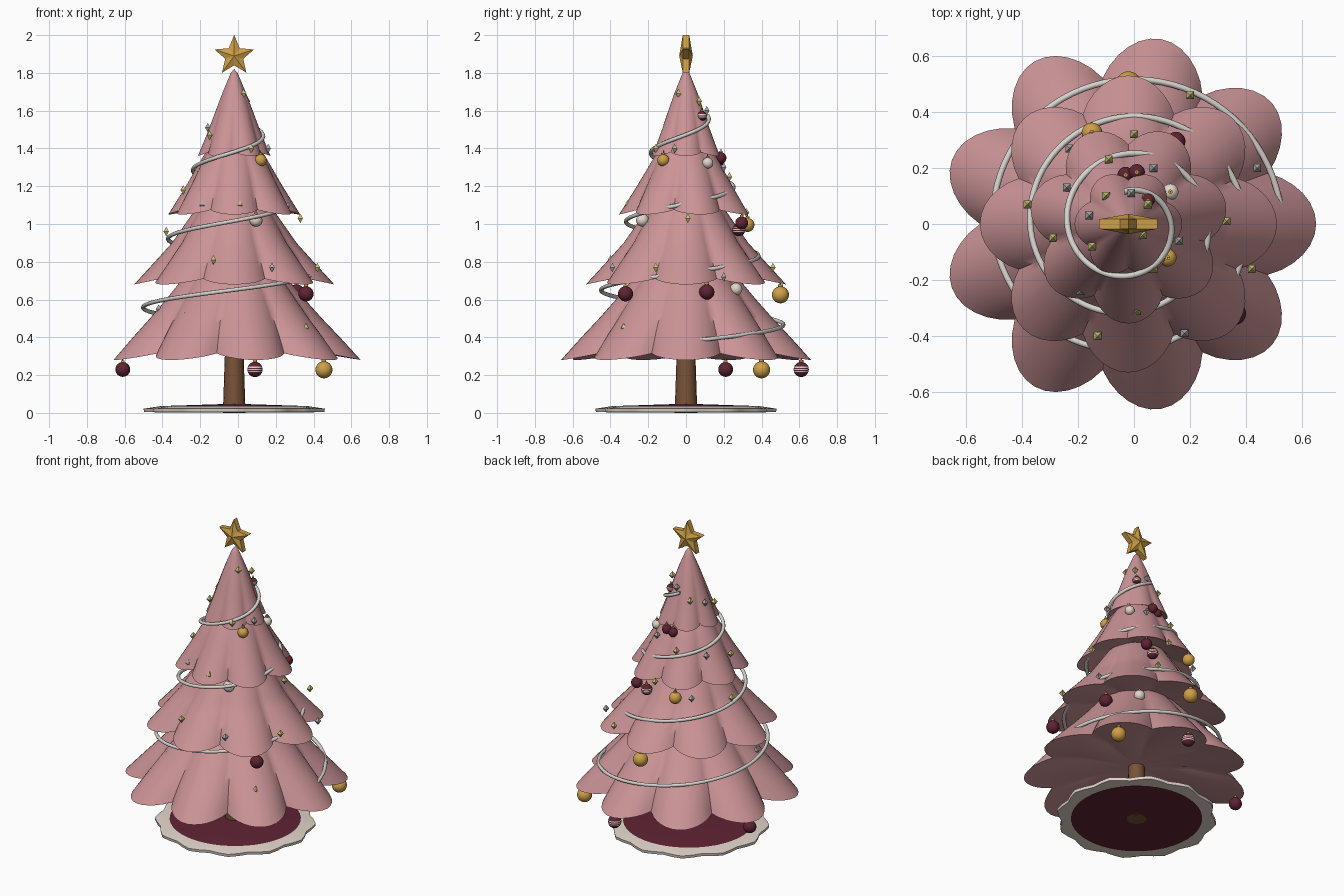
import bpy, bmesh, math
from mathutils import Vector, Matrix

if "Cube" in bpy.data.objects:
    bpy.data.objects.remove(bpy.data.objects["Cube"])

AX = -0.02  # x of the tree axis


def mat(name, rgb):
    m = bpy.data.materials.new(name)
    m.diffuse_color = (*rgb, 1)
    m.use_nodes = True
    m.node_tree.nodes["Principled BSDF"].inputs["Base Color"].default_value = m.diffuse_color
    return m


PINK = mat("dusty_pink", (0.60, 0.295, 0.31))
GOLD = mat("gold", (0.62, 0.35, 0.065))
WINE = mat("burgundy", (0.115, 0.016, 0.033))
CREAM = mat("cream", (0.76, 0.67, 0.60))
BROWN = mat("bark_brown", (0.19, 0.085, 0.04))
PEARL = mat("pearl_grey", (0.68, 0.66, 0.62))
LIME = mat("pale_yellow", (0.58, 0.54, 0.18))
SILVER = mat("silver", (0.42, 0.42, 0.41))


def finish(bm, name, mats, smooth=None, fix=True):
    if fix:
        bmesh.ops.recalc_face_normals(bm, faces=bm.faces[:])
    me = bpy.data.meshes.new(name)
    bm.to_mesh(me)
    bm.free()
    ob = bpy.data.objects.new(name, me)
    bpy.context.collection.objects.link(ob)
    for m in mats:
        me.materials.append(m)
    if smooth:
        bpy.ops.object.select_all(action='DESELECT')
        ob.select_set(True)
        bpy.context.view_layer.objects.active = ob
        bpy.ops.object.shade_smooth_by_angle(angle=math.radians(smooth))
    return ob


def loft(bm, rings, mat_ids=None):
    """Skin a list of closed rings; single-point rings become fans."""
    vs = [[bm.verts.new(p) for p in r] for r in rings]
    for k, (a, b) in enumerate(zip(vs, vs[1:])):
        n = max(len(a), len(b))
        for i in range(n):
            j = (i + 1) % n
            if len(a) == 1:
                f = bm.faces.new((a[0], b[i], b[j]))
            elif len(b) == 1:
                f = bm.faces.new((a[i], b[0], a[j]))
            else:
                f = bm.faces.new((a[i], a[j], b[j], b[i]))
            f.material_index = mat_ids[k] if mat_ids else 0


def circle(r, z, n, wave=0, lobes=12):
    return [(AX + (r + wave * math.cos(lobes * a)) * math.cos(a),
             (r + wave * math.cos(lobes * a)) * math.sin(a), z)
            for a in (2 * math.pi * i / n for i in range(n))]


# Foliage tiers: scalloped cones, (z, radius) profile from rim to apex
def tier(name, lobes, phase, prof, depth, droop):
    bm = bmesh.new()
    n = lobes * 12
    z0, z1 = prof[0][0], prof[-1][0]
    dense = []
    for (za, ra), (zb, rb) in zip(prof, prof[1:]):
        dense += [(za + (zb - za) * k / 3, ra + (rb - ra) * k / 3) for k in range(3)]
    rings = [[(AX, 0, z0 + 0.075)]]
    inner = [(z0 + 0.05, prof[0][1] * 0.55)]
    for z, r in inner + dense:
        t = (z - z0) / (z1 - z0)
        amp = depth * (1 - t) ** 1.3
        ring = []
        for i in range(n):
            a = 2 * math.pi * i / n
            w = 1 - abs(math.cos(lobes * (a - phase) / 2)) ** 0.9
            rr = r * (1 - amp * w)
            ring.append((AX + rr * math.cos(a), rr * math.sin(a), z + droop * w * (1 - t) ** 3))
        rings.append(ring)
    rings.append([(AX, 0, z1)])
    loft(bm, rings)
    finish(bm, name, [PINK], 50)


tier("foliage_tier_bottom", 9, 0, [(0.28, 0.67), (0.4, 0.56), (0.5, 0.465), (0.6, 0.375),
                                   (0.7, 0.29), (0.85, 0.15), (0.95, 0)], 0.21, 0.035)
tier("foliage_tier_lower", 8, 0, [(0.68, 0.53), (0.8, 0.42), (0.9, 0.33), (1.0, 0.26),
                                  (1.1, 0.19), (1.25, 0)], 0.2, 0.03)
tier("foliage_tier_upper", 7, -math.pi / 2, [(1.05, 0.355), (1.2, 0.26), (1.36, 0.165),
                                             (1.45, 0.1), (1.55, 0)], 0.2, 0.025)
tier("foliage_tier_top", 6, 0, [(1.36, 0.192), (1.5, 0.135), (1.6, 0.098), (1.7, 0.06),
                                (1.8, 0.018), (1.82, 0)], 0.18, 0.02)

# Trunk
bm = bmesh.new()
loft(bm, [[(AX, 0, 0)], circle(0.06, 0, 16), circle(0.046, 0.42, 16), [(AX, 0, 0.42)]])
finish(bm, "trunk", [BROWN], 40)

# Tree skirt: burgundy cloth with a wavy cream border
bm = bmesh.new()
loft(bm, [circle(0.05, 0.003, 48), circle(0.39, 0.003, 48), circle(0.462, 0.004, 48, 0.015),
          circle(0.465, 0.022, 48, 0.015), circle(0.39, 0.036, 48), circle(0.05, 0.047, 48),
          circle(0.05, 0.003, 48)], [0, 1, 1, 1, 0, 0])
bmesh.ops.remove_doubles(bm, verts=bm.verts[:], dist=1e-5)
finish(bm, "tree_skirt", [WINE, CREAM], 40)

# Star: five points, thick rim and raised centres
bm = bmesh.new()


def star_ring(y):
    return [(AX + r * math.sin(a), y, 1.89 + r * math.cos(a))
            for r, a in ((0.11 if i % 2 == 0 else 0.05, i * math.pi / 5) for i in range(10))]


loft(bm, [[(AX, -0.036, 1.89)], star_ring(-0.017), star_ring(0.017), [(AX, 0.036, 1.89)]])
finish(bm, "star", [GOLD])

# Garland: one rope spiralling up the cone, dipping into the lobes
bm = bmesh.new()
steps, rings = 260, []
for i in range(steps + 1):
    turns = 3.27 * i / steps
    a = 2 * math.pi * turns
    z = 0.378 + 0.365 * turns
    r = 0.45 - 0.362 * (z - 0.65)
    out = Vector((math.cos(a), math.sin(a), 0))
    c = Vector((AX, 0, z)) + out * r
    rings.append([c + out * 0.011 * math.cos(b) + Vector((0, 0, 0.011 * math.sin(b)))
                  for b in (k * math.pi / 4 for k in range(8))])
rings = [[rings[0][0].lerp(rings[0][4], 0.5)]] + rings + [[rings[-1][0].lerp(rings[-1][4], 0.5)]]
loft(bm, rings)
finish(bm, "garland", [PEARL], 60)


# Baubles: ball, cap and hanger; striped ones have cream bands
def bauble(i, kind, x, y, z, r):
    bm = bmesh.new()
    bmesh.ops.create_uvsphere(bm, u_segments=20, v_segments=21, radius=r)
    for f in bm.faces:
        row = int(math.acos(max(-1, min(1, f.calc_center_median().z / r))) / math.pi * 21)
        f.material_index = 2 if kind == "striped" and row in (8, 10, 12) else 0
    n = len(bm.faces)
    for rad, h, zc in ((0.28 * r, 0.3 * r, 1.08 * r), (0.09 * r, 0.5 * r, 1.4 * r)):
        bmesh.ops.create_cone(bm, cap_ends=True, segments=10, radius1=rad, radius2=rad, depth=h,
                              matrix=Matrix.Translation((0, 0, zc)))
    bm.faces.ensure_lookup_table()
    for f in bm.faces[n:]:
        f.material_index = 1
    ball = {"gold": GOLD, "cream": CREAM}.get(kind, WINE)
    ob = finish(bm, f"{kind}_bauble_{i}", [ball, GOLD, CREAM], 40)
    ob.location = (x, y, z)


BAUBLES = [
    ("burgundy", -0.61, 0.21, 0.23, 0.039), ("striped", 0.09, 0.61, 0.23, 0.04),
    ("gold", 0.455, 0.40, 0.228, 0.045), ("burgundy", 0.36, -0.32, 0.63, 0.04),
    ("burgundy", 0.31, 0.11, 0.64, 0.04), ("cream", 0.18, 0.265, 0.655, 0.033),
    ("gold", -0.02, 0.50, 0.625, 0.045), ("cream", 0.095, -0.23, 1.02, 0.034),
    ("burgundy", 0.15, 0.295, 1.005, 0.034), ("striped", 0.09, 0.28, 0.97, 0.034),
    ("gold", -0.15, 0.325, 0.995, 0.037), ("gold", 0.12, -0.12, 1.337, 0.032),
    ("cream", 0.13, 0.115, 1.323, 0.029), ("burgundy", -0.03, 0.175, 1.335, 0.029),
    ("burgundy", 0.01, 0.185, 1.35, 0.029), ("striped", 0.05, 0.085, 1.572, 0.025)]
for i, b in enumerate(BAUBLES):
    bauble(i, *b)


# Sparkles: small slim octahedra scattered over the foliage
def sparkles(name, m, spots):
    bm = bmesh.new()
    for x, y, z in spots:
        loft(bm, [[(x, y, z - 0.025)],
                  [(x + dx * 0.014, y + dy * 0.014, z) for dx, dy in ((1, 1), (-1, 1), (-1, -1), (1, -1))],
                  [(x, y, z + 0.025)]])
    finish(bm, name, [m])


sparkles("yellow_sparkles", LIME, [
    (.20, .46, .77), (0, .32, 1.06), (-.09, .23, 1.25), (-.10, .10, 1.53), (-.38, .07, .96),
    (-.29, -.05, 1.18), (-.15, -.08, 1.47), (-.13, -.40, .81), (.01, -.31, 1.1), (.07, -.16, 1.4),
    (.03, -.04, 1.69), (.33, .01, 1.03), (.42, -.16, .77), (.05, .07, 1.65),
    (-.28, -.34, .51), (.36, -.33, .45)])
sparkles("silver_sparkles", SILVER, [
    (-.23, .27, .99), (-.24, .13, 1.22), (-.16, .03, 1.51), (-.01, .11, 1.6), (.07, .20, 1.3),
    (.16, -.06, 1.4), (-.19, -.24, 1.1), (-.35, -.20, .76), (.18, -.39, .77), (.44, .20, .72),
    (.02, -.44, .48), (-.42, -.13, .55), (.5, 0, .41)])
